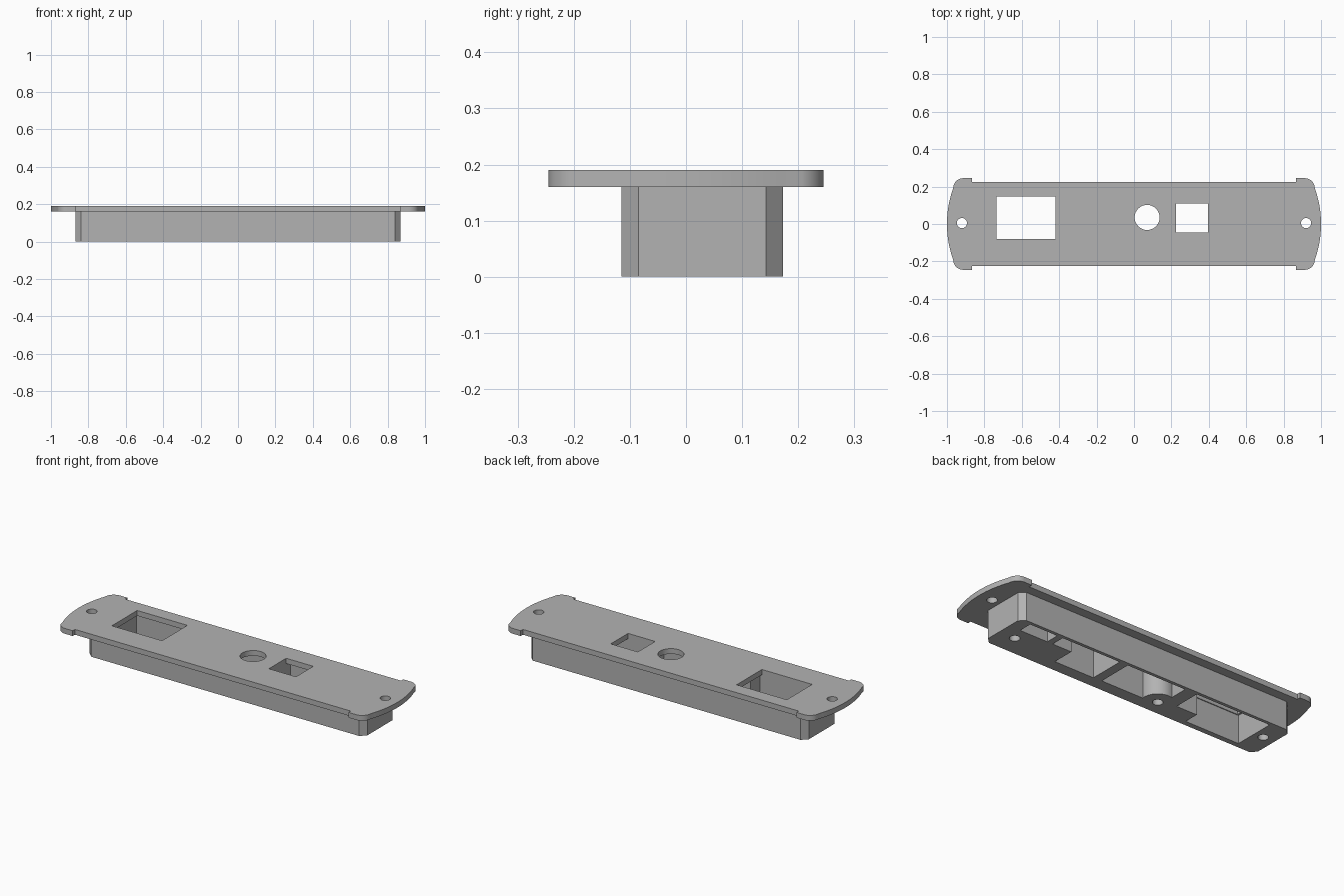
import bpy, bmesh
from math import sin, cos, radians, sqrt

cube = bpy.data.objects.get("Cube")
if cube:
    bpy.data.objects.remove(cube, do_unlink=True)

grey = bpy.data.materials.new("plain grey")
grey.use_nodes = True
grey.diffuse_color = (0.45, 0.45, 0.45, 1)
grey.node_tree.nodes["Principled BSDF"].inputs["Base Color"].default_value = grey.diffuse_color


def arc(cx, cy, r, start, end, steps):
    angles = [radians(start + (end - start) * i / steps) for i in range(steps + 1)]
    return [(cx + r * cos(a), cy + r * sin(a)) for a in angles]


def circle(cx, cy, r):
    return arc(cx, cy, r, 0, 360, 32)[:-1]


def rect(x0, x1, y0, y1):
    return [(x0, y0), (x1, y0), (x1, y1), (x0, y1)]


def slab(name, loops, z0, z1):
    """Solid slab from an outer loop with the remaining loops as openings."""
    curve = bpy.data.curves.new(name + "_profile", 'CURVE')
    curve.dimensions = '2D'
    curve.fill_mode = 'BOTH'
    curve.extrude = (z1 - z0) / 2
    for loop in loops:
        spline = curve.splines.new('POLY')
        spline.points.add(len(loop) - 1)
        for point, (x, y) in zip(spline.points, loop):
            point.co = (x, y, 0, 1)
        spline.use_cyclic_u = True
    temp = bpy.data.objects.new(name + "_profile", curve)
    bpy.context.collection.objects.link(temp)
    bpy.context.view_layer.update()
    graph = bpy.context.evaluated_depsgraph_get()
    mesh = bpy.data.meshes.new_from_object(temp.evaluated_get(graph))
    bpy.data.objects.remove(temp, do_unlink=True)

    bm = bmesh.new()
    bm.from_mesh(mesh)
    bmesh.ops.remove_doubles(bm, verts=bm.verts, dist=0.0001)
    bmesh.ops.recalc_face_normals(bm, faces=bm.faces)
    bmesh.ops.translate(bm, verts=bm.verts, vec=(0, 0, (z0 + z1) / 2))
    bm.to_mesh(mesh)
    bm.free()
    mesh.materials.clear()
    mesh.materials.append(grey)
    obj = bpy.data.objects.new(name, mesh)
    bpy.context.collection.objects.link(obj)
    bpy.ops.object.select_all(action='DESELECT')
    obj.select_set(True)
    bpy.context.view_layer.objects.active = obj
    bpy.ops.object.shade_smooth_by_angle(angle=radians(25))
    return obj


# Face plate: wide tabs with bowed ends, mirrored to all four corners
R = 0.57
bow = [(1 - R + sqrt(R * R - y * y), y) for y in [0.19 * i / 10 for i in range(11)]]
corner = arc(0.912, 0.19, 0.055, 18, 90, 8)
quarter = bow + corner + [(0.865, 0.245), (0.865, 0.225)]
right_half = [(x, -y) for x, y in reversed(quarter[1:])] + quarter
outline = right_half + [(-x, y) for x, y in reversed(right_half)]

slab("face_plate", [
    outline,
    rect(-0.735, -0.42, -0.08, 0.147),
    rect(0.225, 0.395, -0.045, 0.11),
    circle(0.07, 0.035, 0.067),
    circle(-0.92, 0.005, 0.027),
    circle(0.92, 0.005, 0.027),
], 0.16, 0.19)

# Housing: block with chamfered corners
X, Y0, Y1, C = 0.87, -0.115, 0.173, 0.03
block = [(-X + C, Y0), (X - C, Y0), (X, Y0 + C), (X, Y1 - C),
         (X - C, Y1), (-X + C, Y1), (-X, Y1 - C), (-X, Y0 + C)]

# Stepped pockets open at the bottom
BACK = 0.155
large_pocket = [(-0.745, -0.085), (-0.405, -0.085), (-0.405, 0.0),
                (-0.275, 0.0), (-0.275, BACK), (-0.745, BACK)]
small_pocket = [(0.222, -0.048), (0.47, -0.048), (0.47, 0.078),
                (0.59, 0.078), (0.59, BACK), (0.222, BACK)]
# Middle pocket bends around a rounded screw boss
middle_pocket = ([(0.17, -0.045), (0.17, BACK), (-0.2, BACK)]
                 + arc(-0.178, -0.03, 0.085, 105, -10, 12))

slab("housing", [
    block, large_pocket, middle_pocket, small_pocket,
    rect(0.625, 0.8, 0.078, BACK),
    circle(0.77, 0.0, 0.027),
    circle(-0.178, -0.03, 0.027),
    circle(-0.8, 0.04, 0.027),
], 0, 0.16)
